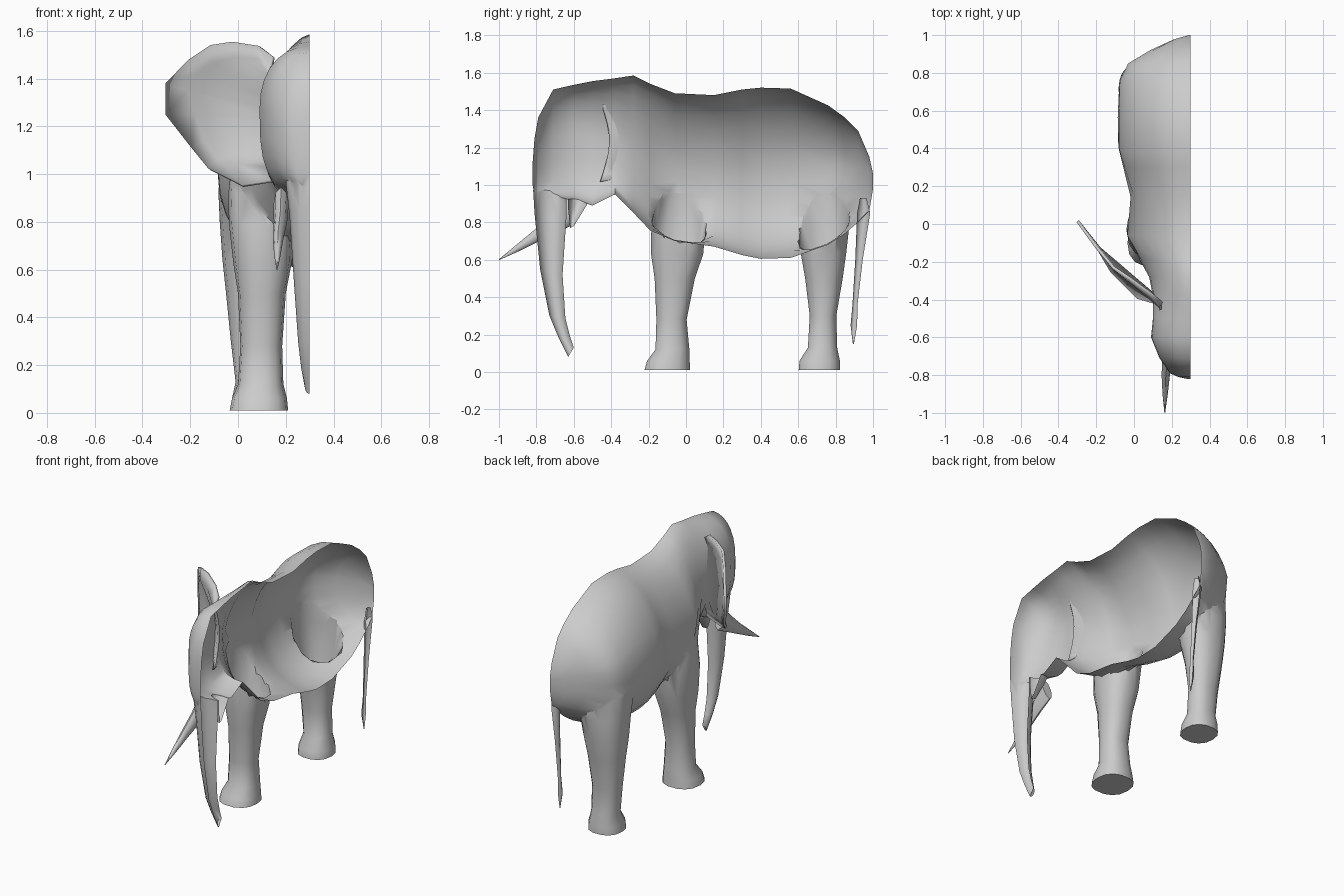
import bpy, bmesh, math
from mathutils import Vector

CUT = 0.30  # x of the open middle plane

skin = bpy.data.materials.new("grey_skin")
skin.diffuse_color = (0.6, 0.6, 0.6, 1)


def smooth(ob, angle=55):
    bpy.ops.object.select_all(action='DESELECT')
    ob.select_set(True)
    bpy.context.view_layer.objects.active = ob
    bpy.ops.object.shade_smooth_by_angle(angle=math.radians(angle))


def loft(name, rings, closed=False, cap_first=False, cap_last=False):
    bm = bmesh.new()
    rows = [[bm.verts.new(p) for p in r] for r in rings]
    n = len(rows[0])
    for a, b in zip(rows, rows[1:]):
        for i in range(n if closed else n - 1):
            j = (i + 1) % n
            bm.faces.new((a[i], a[j], b[j], b[i]))
    if cap_first:
        bm.faces.new(rows[0])
    if cap_last:
        bm.faces.new(rows[-1])
    bmesh.ops.recalc_face_normals(bm, faces=bm.faces)
    me = bpy.data.meshes.new(name)
    bm.to_mesh(me)
    bm.free()
    me.materials.append(skin)
    ob = bpy.data.objects.new(name, me)
    bpy.context.collection.objects.link(ob)
    smooth(ob)
    return ob


def solid(name, rings):
    return loft(name, rings, closed=True, cap_first=True, cap_last=True)


def whole(half):
    """Complete a half ring by mirroring it over the middle plane."""
    return half + [Vector((2 * CUT - p.x, p.y, p.z)) for p in half[-2:0:-1]]


def half_ring(front, back, x, n=7):
    """Half ellipse between two (y, z) points on the middle plane, reaching out to x."""
    f, b = Vector((CUT, *front)), Vector((CUT, *back))
    mid, half = (f + b) / 2, (f - b) / 2
    ring = [mid + half * math.cos(math.pi * i / (n - 1))
            + Vector(((x - CUT) * math.sin(math.pi * i / (n - 1)), 0, 0)) for i in range(n)]
    ring[0].x = ring[-1].x = CUT
    return ring


# Body and head: y, top z, bottom z, outermost x, widest z, top and bottom roundness
STATIONS = [
    (-0.82, 1.12, 1.00, 0.28, 1.06, 2, 2), (-0.81, 1.25, 0.94, 0.235, 1.10, 2, 2.3),
    (-0.79, 1.36, 0.93, 0.19, 1.16, 2.1, 2.5), (-0.71, 1.51, 0.93, 0.135, 1.25, 2.2, 2.8),
    (-0.60, 1.535, 0.92, 0.09, 1.27, 2.2, 3), (-0.50, 1.555, 0.89, 0.10, 1.26, 1.9, 3),
    (-0.38, 1.57, 0.95, 0.10, 1.24, 1.7, 2.8), (-0.28, 1.585, 0.85, 0.08, 1.16, 1.6, 2.4),
    (-0.19, 1.54, 0.755, 0.03, 1.08, 1.65, 2.2), (-0.06, 1.49, 0.70, -0.045, 1.00, 1.75, 2.1),
    (0.15, 1.48, 0.67, -0.01, 1.02, 1.8, 2.2), (0.30, 1.51, 0.625, -0.06, 1.02, 1.8, 2.2),
    (0.40, 1.52, 0.605, -0.09, 1.02, 1.8, 2.2), (0.56, 1.515, 0.61, -0.09, 1.02, 1.8, 2.2),
    (0.76, 1.425, 0.68, -0.085, 1.02, 1.9, 2.2), (0.85, 1.36, 0.74, -0.04, 1.03, 1.9, 2.1),
    (0.92, 1.29, 0.80, 0.08, 1.04, 2, 2), (0.98, 1.15, 0.86, 0.21, 1.03, 2, 2),
    (1.00, 1.06, 0.98, 0.29, 1.03, 2, 2)]


def body_ring(s, n=15):
    y, zt, zb, xm, zm, e_top, e_low = s
    ring = []
    for i in range(n):
        t = math.pi * i / (n - 1)
        c, k = math.cos(t), math.sin(t)
        e = e_top if c > 0 else e_low
        k = 0 if i in (0, n - 1) else k ** (2 / e)
        dz = (zt - zm) * c ** (2 / e) if c > 0 else (zb - zm) * (-c) ** (2 / e)
        ring.append(Vector((CUT - (CUT - xm) * k, y, zm + dz)))
    return whole(ring)


body = solid("body_and_head", [body_ring(s) for s in STATIONS])


# Legs: z, x range, y range of each ring, the last ones buried in the body
def leg(name, rows, n=14):
    rings = []
    for z, x0, x1, y0, y1 in rows:
        ring = []
        for i in range(n):
            c, s = math.cos(math.tau * i / n), math.sin(math.tau * i / n)
            c, s = (math.copysign(abs(v) ** 0.85, v) for v in (c, s))
            ring.append(Vector(((x0 + x1) / 2 + (x1 - x0) / 2 * c,
                                (y0 + y1) / 2 + (y1 - y0) / 2 * s, z)))
        rings.append(ring)
    return solid(name, rings)


front_leg = leg("front_leg", [
    (0.01, -0.035, 0.21, -0.225, 0.025), (0.06, -0.025, 0.205, -0.21, 0.022),
    (0.12, 0.0, 0.19, -0.165, 0.02), (0.28, 0.01, 0.185, -0.16, 0.005),
    (0.50, 0.0, 0.20, -0.17, 0.05), (0.63, -0.02, 0.225, -0.19, 0.095),
    (0.80, -0.045, 0.235, -0.19, 0.11), (0.93, -0.045, 0.22, -0.15, 0.09),
    (1.10, 0.0, 0.20, -0.12, 0.05)])
rear_leg = leg("rear_leg", [
    (0.01, -0.03, 0.19, 0.60, 0.825), (0.06, -0.025, 0.185, 0.605, 0.825),
    (0.13, -0.01, 0.165, 0.65, 0.81), (0.30, -0.03, 0.16, 0.66, 0.805),
    (0.50, -0.05, 0.18, 0.635, 0.84), (0.64, -0.065, 0.21, 0.61, 0.86),
    (0.80, -0.082, 0.23, 0.59, 0.88), (0.94, -0.085, 0.22, 0.58, 0.85),
    (1.10, -0.04, 0.20, 0.62, 0.80)])

# Trunk: front point, back point, outer x
TRUNK = [((-0.795, 1.12), (-0.68, 1.03), 0.22), ((-0.817, 0.97), (-0.64, 0.96), 0.20),
         ((-0.81, 0.85), (-0.64, 0.82), 0.215), ((-0.78, 0.55), (-0.66, 0.52), 0.235),
         ((-0.73, 0.30), (-0.645, 0.29), 0.252), ((-0.68, 0.18), (-0.62, 0.19), 0.265),
         ((-0.63, 0.08), (-0.60, 0.13), 0.28)]
trunk = solid("trunk", [whole(half_ring(*r)) for r in TRUNK])

# Lower lip hanging behind the trunk root
LIP = [((-0.63, 1.0), (-0.49, 0.96), 0.20), ((-0.63, 0.87), (-0.55, 0.86), 0.23),
       ((-0.62, 0.77), (-0.60, 0.78), 0.27)]
lip = solid("lower_lip", [whole(half_ring(*r)) for r in LIP])

# Join these into one skin, then open it along the middle plane
bpy.context.view_layer.objects.active = body
for part in (front_leg, rear_leg, trunk, lip):
    mod = body.modifiers.new("join", 'BOOLEAN')
    mod.operation = 'UNION'
    mod.solver = 'EXACT'
    mod.object = part
    with bpy.context.temp_override(object=body, active_object=body):
        bpy.ops.object.modifier_apply(modifier=mod.name)
    bpy.data.objects.remove(part)
bm = bmesh.new()
bm.from_mesh(body.data)
bmesh.ops.bisect_plane(bm, geom=bm.verts[:] + bm.edges[:] + bm.faces[:], dist=0.0002,
                       plane_co=(CUT, 0, 0), plane_no=(1, 0, 0), clear_outer=True)
bmesh.ops.remove_doubles(bm, verts=bm.verts, dist=0.0005)
# Soften the seams where the legs run into the belly
seam = [v for v in bm.verts if v.co.x < 0.27 and 0.64 < v.co.z < 1.08 and v.co.y > -0.24]
for _ in range(2):
    bmesh.ops.smooth_vert(bm, verts=seam, factor=0.3, use_axis_x=True,
                          use_axis_y=True, use_axis_z=True)
bm.to_mesh(body.data)
bm.free()
smooth(body)

# Tail: thin half tube with a wider tuft
TAIL = [((0.93, 0.93), (0.965, 0.93), 0.28), ((0.915, 0.85), (0.985, 0.85), 0.27),
        ((0.905, 0.60), (0.945, 0.60), 0.28), ((0.89, 0.36), (0.917, 0.36), 0.287),
        ((0.88, 0.25), (0.915, 0.25), 0.28), ((0.892, 0.15), (0.898, 0.15), 0.298)]
loft("tail", [half_ring(*r, n=5) for r in TAIL], cap_last=True)

# Tusk: centre x, y, z, half width, half height
TUSK = [(0.18, -0.61, 0.87, 0.032, 0.075), (0.178, -0.70, 0.80, 0.028, 0.052),
        (0.168, -0.80, 0.728, 0.022, 0.032), (0.165, -0.90, 0.663, 0.014, 0.018),
        (0.163, -1.0, 0.60, 0.002, 0.002)]
solid("tusk", [[Vector((x + w * math.cos(t), y - 0.3 * h * math.sin(t), z + h * math.sin(t)))
                for t in (math.tau * i / 8 for i in range(8))] for x, y, z, w, h in TUSK])

# Ear: cupped sheet from the root line over a crease to the flared rim
RIM = [(0.15, -0.42, 1.49), (0.09, -0.37, 1.535), (-0.02, -0.29, 1.553), (-0.11, -0.23, 1.54),
       (-0.20, -0.12, 1.48), (-0.298, 0.015, 1.38), (-0.298, 0.015, 1.25), (-0.19, -0.13, 1.11),
       (-0.12, -0.25, 1.02), (0.02, -0.39, 0.95), (0.14, -0.425, 0.97)]
CREASE = [(0.14, -0.43, 1.45), (0.09, -0.39, 1.48), (0.0, -0.32, 1.49), (-0.10, -0.24, 1.47),
          (-0.17, -0.15, 1.42), (-0.205, -0.11, 1.35), (-0.175, -0.14, 1.25),
          (-0.14, -0.18, 1.14), (-0.08, -0.25, 1.06), (0.0, -0.31, 1.04), (0.12, -0.39, 1.03)]
ROOT = [(0.14, -0.455 + 0.05 * math.sin(math.pi * i / 10), 1.45 - 0.043 * i) for i in range(11)]
ear = loft("ear", [[Vector(p) for p in row] for row in (ROOT, CREASE, RIM)])
sheet = ear.modifiers.new("thickness", 'SOLIDIFY')
sheet.thickness = 0.016
sheet.offset = 0
